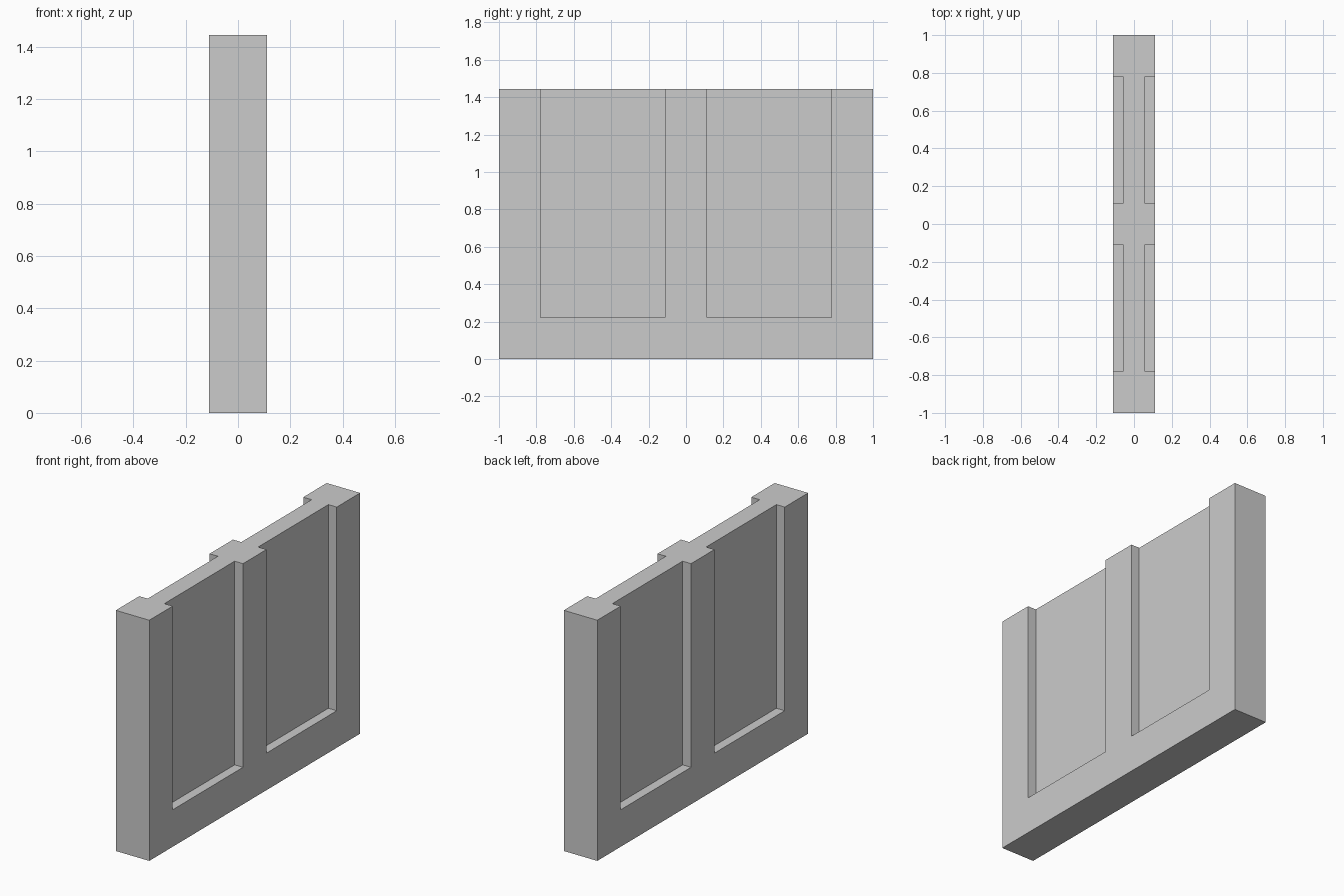
import bpy
import bmesh
from mathutils import Matrix, Vector

if "Cube" in bpy.data.objects:
    bpy.data.objects.remove(bpy.data.objects["Cube"])

U = 1 / 9  # module: every dimension is a multiple of this


def add_box(bm, lo, hi):
    lo, hi = Vector(lo), Vector(hi)
    mat = Matrix.Translation((lo + hi) / 2) @ Matrix.Diagonal((*(hi - lo), 1))
    bmesh.ops.create_cube(bm, size=1, matrix=mat)


def make_object(name, boxes):
    bm = bmesh.new()
    for lo, hi in boxes:
        add_box(bm, lo, hi)
    mesh = bpy.data.meshes.new(name)
    bm.to_mesh(mesh)
    bm.free()
    obj = bpy.data.objects.new(name, mesh)
    bpy.context.collection.objects.link(obj)
    return obj


# Solid wall slab
wall = make_object("wall_panel", [((-U, -1, 0), (U, 1, 13 * U))])

# Four recesses, open at the top: two bays on each face
recesses = []
for sx in (-1, 1):
    for y in (-7 * U, U):
        x0, x1 = sorted((sx * U / 2, sx * 2 * U))
        recesses.append(((x0, y, 2 * U), (x1, y + 6 * U, 14 * U)))
cutter = make_object("recess_cutter", recesses)
cutter.hide_render = True

# Cut the recesses, then discard the cutter
cut = wall.modifiers.new("recesses", 'BOOLEAN')
cut.operation = 'DIFFERENCE'
cut.solver = 'EXACT'
cut.object = cutter
bpy.context.view_layer.objects.active = wall
wall.select_set(True)
bpy.ops.object.modifier_apply(modifier=cut.name)
bpy.data.objects.remove(cutter, do_unlink=True)
